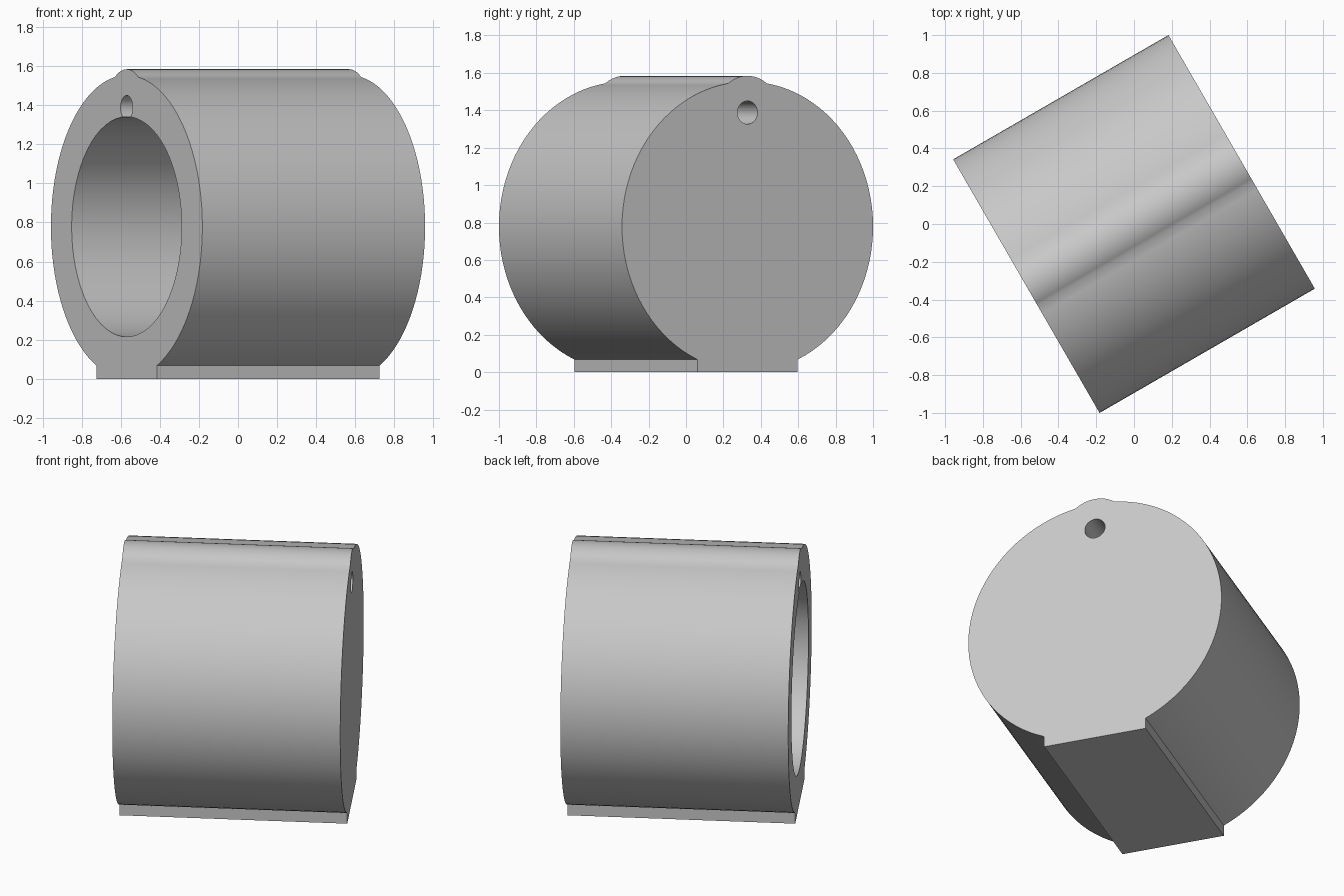
import bpy, bmesh, math
from mathutils import Matrix

cube = bpy.data.objects.get("Cube")
if cube:
    bpy.data.objects.remove(cube, do_unlink=True)

LENGTH, RADIUS, AXIS_Z = 1.316, 0.775, 0.778
FOOT_HALF = 0.31
HOLE_Z, HOLE_R, RIB_R = 1.388, 0.062, 0.196
BORE_R, END_WALL = 0.563, 0.2
TURN = Matrix.Rotation(math.radians(30), 4, 'Z')

grey = bpy.data.materials.new("light_grey")
grey.use_nodes = True
colour = (0.58, 0.58, 0.58, 1)
grey.diffuse_color = colour
grey.node_tree.nodes["Principled BSDF"].inputs["Base Color"].default_value = colour


def arc(radius, z, start, end, steps):
    """Points (y, z) along an arc, angles counted from straight up."""
    angles = [start + (end - start) * i / steps for i in range(steps + 1)]
    return [(radius * math.sin(a), z + radius * math.cos(a)) for a in angles]


def prism(name, outline, x0, x1):
    """Extrude a (y, z) outline along the barrel axis."""
    bm = bmesh.new()
    face = bm.faces.new([bm.verts.new((x0, y, z)) for y, z in outline])
    ext = bmesh.ops.extrude_face_region(bm, geom=[face])
    verts = [v for v in ext["geom"] if isinstance(v, bmesh.types.BMVert)]
    bmesh.ops.translate(bm, verts=verts, vec=(x1 - x0, 0, 0))
    bmesh.ops.recalc_face_normals(bm, faces=bm.faces)
    bm.transform(TURN)
    mesh = bpy.data.meshes.new(name)
    bm.to_mesh(mesh)
    bm.free()
    mesh.materials.append(grey)
    obj = bpy.data.objects.new(name, mesh)
    bpy.context.collection.objects.link(obj)
    return obj


# Outline: round barrel, flat foot below, rounded rib on top
foot_a = math.pi - math.asin(FOOT_HALF / RADIUS)
rise = HOLE_Z - AXIS_Z
rib_a = math.acos((RADIUS**2 + rise**2 - RIB_R**2) / (2 * RADIUS * rise))
rib_end = math.atan2(RADIUS * math.sin(rib_a), RADIUS * math.cos(rib_a) - rise)
outline = arc(RADIUS, AXIS_Z, -foot_a, -rib_a, 40)
outline += arc(RIB_R, HOLE_Z, -rib_end, rib_end, 12)[1:-1]
outline += arc(RADIUS, AXIS_Z, rib_a, foot_a, 40)
outline += [(FOOT_HALF, 0), (-FOOT_HALF, 0)]
half = LENGTH / 2
housing = prism("barrel_housing", outline, -half, half)

# Blind main bore and small through channel
full = 2 * math.pi
cutters = [
    prism("bore_cutter", arc(BORE_R, AXIS_Z, 0, full, 64)[:-1], -half - 0.1, half - END_WALL),
    prism("channel_cutter", arc(HOLE_R, HOLE_Z, 0, full, 32)[:-1], -half - 0.2, half + 0.2),
]
bpy.ops.object.select_all(action='DESELECT')
bpy.context.view_layer.objects.active = housing
housing.select_set(True)
for cutter in cutters:
    cutter.hide_render = True
    mod = housing.modifiers.new(cutter.name, 'BOOLEAN')
    mod.operation = 'DIFFERENCE'
    mod.solver = 'EXACT'
    mod.object = cutter
    bpy.ops.object.modifier_apply(modifier=mod.name)
    bpy.data.objects.remove(cutter, do_unlink=True)

bpy.ops.object.shade_smooth_by_angle(angle=math.radians(25))
